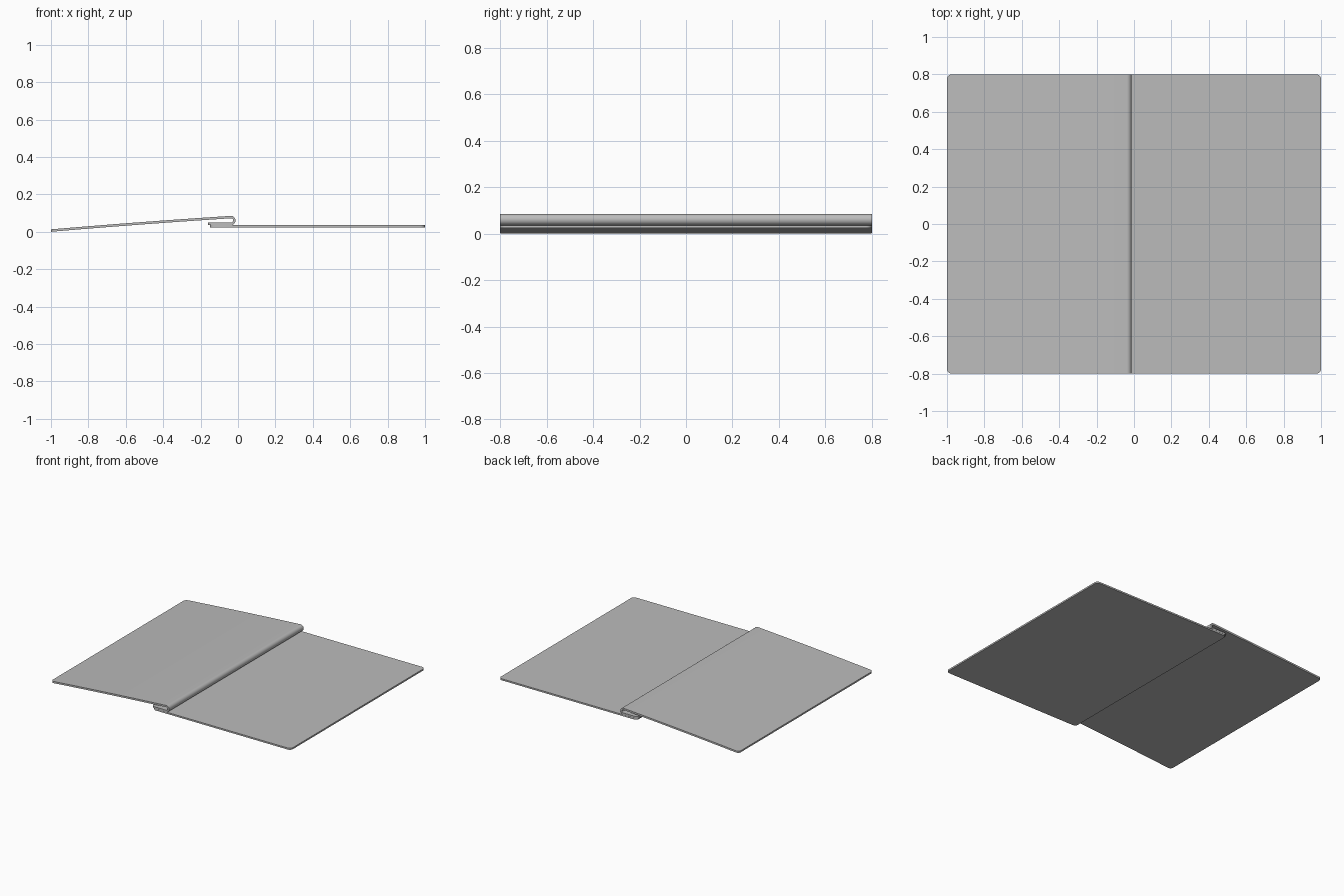
import bpy, bmesh, math

cube = bpy.data.objects.get("Cube")
if cube:
    bpy.data.objects.remove(cube, do_unlink=True)

HALF_WIDTH = 0.80
CORNER = 0.025

steel = bpy.data.materials.new("grey sheet metal")
steel.use_nodes = True
grey = (0.5, 0.5, 0.5, 1)
steel.diffuse_color = grey
steel.node_tree.nodes["Principled BSDF"].inputs["Base Color"].default_value = grey


def round_ends(path):
    """Return (x, z, half width) rows whose first and last corners are rounded."""
    def end(a, b):
        length = math.dist(a, b)
        rows = []
        for i in range(7):
            t = math.radians(15 * i)
            s = CORNER * (1 - math.cos(t)) / length
            rows.append((a[0] + (b[0] - a[0]) * s, a[1] + (b[1] - a[1]) * s,
                         HALF_WIDTH - CORNER * (1 - math.sin(t))))
        return rows
    middle = [(x, z, HALF_WIDTH) for x, z in path[1:-1]]
    return end(path[0], path[1]) + middle + end(path[-1], path[-2])[::-1]


def make_sheet(name, path, thickness):
    """Sweep a side profile across the width and give it thickness."""
    bm = bmesh.new()
    rows = [[bm.verts.new((x, s * w, z)) for s in (-1, 1)]
            for x, z, w in round_ends(path)]
    for a, b in zip(rows, rows[1:]):
        bm.faces.new((a[0], b[0], b[1], a[1]))
    mesh = bpy.data.meshes.new(name)
    bm.to_mesh(mesh)
    bm.free()
    mesh.materials.append(steel)
    obj = bpy.data.objects.new(name, mesh)
    bpy.context.collection.objects.link(obj)
    solid = obj.modifiers.new("thickness", 'SOLIDIFY')
    solid.thickness = thickness
    solid.offset = 0
    bpy.ops.object.select_all(action='DESELECT')
    obj.select_set(True)
    bpy.context.view_layer.objects.active = obj
    bpy.ops.object.modifier_apply(modifier=solid.name)
    bpy.ops.object.shade_smooth_by_angle(angle=math.radians(35))


# Upper sheet: gently arched leaf, round fold, short hem tucked underneath
cx, cz, radius = -0.0375, 0.0605, 0.018
fold = []
for i in range(17):
    t = math.radians(94 - 184 * i / 16)
    fold.append((cx + radius * math.cos(t), cz + radius * math.sin(t)))
x0, z0 = -0.9995, 0.0065
x1, z1 = fold[0]
leaf = []
for i in range(12):
    t = i / 12
    leaf.append((x0 + (x1 - x0) * t, z0 + (z1 - z0) * t + 0.01 * t * (1 - t)))
make_sheet("folded_upper_sheet", leaf + fold + [(-0.16, cz - radius)], 0.013)

# Lower sheet: flat, lying against the underside of the hem
make_sheet("flat_lower_sheet", [(-0.15, 0.0295), (0.4, 0.0295), (1.0, 0.0295)], 0.012)
